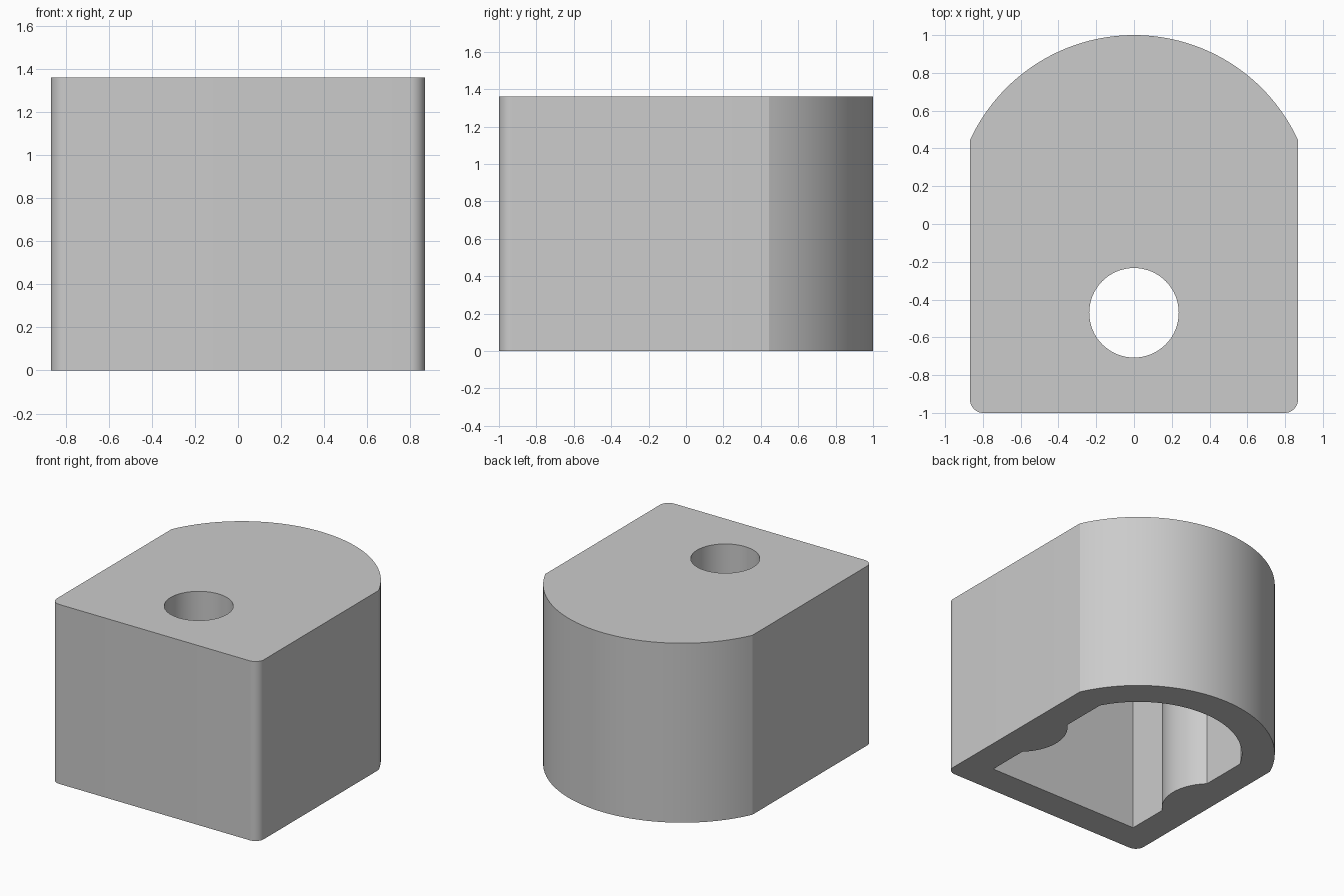
import bpy, bmesh, math

if "Cube" in bpy.data.objects:
    bpy.data.objects.remove(bpy.data.objects["Cube"])

HALF_W, HEIGHT, WALL = 0.868, 1.36, 0.23
ARC_Y, ARC_R = 0.044, 0.956          # centre and radius of the rounded back
BOSS_Y, BOSS_R = -0.21, 0.335        # half-round ribs inside the side walls


def arc(cx, cy, r, a0, a1, n):
    """Points on an arc, angles in radians."""
    return [(cx + r * math.cos(a0 + (a1 - a0) * i / n),
             cy + r * math.sin(a0 + (a1 - a0) * i / n)) for i in range(n + 1)]


def back_arc(half_w, r):
    """Rounded back from the right wall to the left wall."""
    a = math.acos(half_w / r)
    return arc(0, ARC_Y, r, a, math.pi - a, 64)


def prism(name, outline, z0, z1):
    """Extrude a counter-clockwise outline between two heights."""
    bm = bmesh.new()
    face = bm.faces.new([bm.verts.new((x, y, z0)) for x, y in outline])
    new = bmesh.ops.extrude_face_region(bm, geom=[face])["geom"]
    verts = [v for v in new if isinstance(v, bmesh.types.BMVert)]
    bmesh.ops.translate(bm, verts=verts, vec=(0, 0, z1 - z0))
    bmesh.ops.recalc_face_normals(bm, faces=bm.faces)
    mesh = bpy.data.meshes.new(name)
    bm.to_mesh(mesh)
    bm.free()
    obj = bpy.data.objects.new(name, mesh)
    bpy.context.collection.objects.link(obj)
    return obj


def mirrored(points):
    return [(-x, y) for x, y in reversed(points)]


# Outer body: flat front with small rounded corners, curved back
f = 0.07
corner = arc(HALF_W - f, -1 + f, f, -math.pi / 2, 0, 10)
housing = prism("housing", corner + back_arc(HALF_W, ARC_R) + mirrored(corner), 0, HEIGHT)

# Cavity open at the bottom, narrowed by a rib on each side
inner = HALF_W - WALL
b = math.acos(WALL / BOSS_R)
side = [(inner, -1 + WALL)] + arc(HALF_W, BOSS_Y, BOSS_R, math.pi + b, math.pi - b, 32)
cavity = prism("cavity_cutter", side + back_arc(inner, ARC_R - WALL) + mirrored(side),
               -0.2, HEIGHT - WALL)

# Round hole through the top plate
hole = prism("hole_cutter", arc(0, -0.47, 0.237, 0, math.tau, 64)[:-1],
             HEIGHT - WALL - 0.1, HEIGHT + 0.2)

# Cut both, then drop the cutters
for cutter in (cavity, hole):
    cutter.hide_render = True
    mod = housing.modifiers.new(cutter.name, "BOOLEAN")
    mod.operation, mod.solver, mod.object = "DIFFERENCE", "EXACT", cutter
deps = bpy.context.evaluated_depsgraph_get()
result = bpy.data.meshes.new_from_object(housing.evaluated_get(deps))
housing.modifiers.clear()
housing.data = result
for cutter in (cavity, hole):
    bpy.data.objects.remove(cutter)

# Plain grey
grey = bpy.data.materials.new("light_grey")
grey.diffuse_color = (0.6, 0.6, 0.6, 1)
grey.use_nodes = True
grey.node_tree.nodes["Principled BSDF"].inputs["Base Color"].default_value = grey.diffuse_color
housing.data.materials.clear()
housing.data.materials.append(grey)

bpy.context.view_layer.objects.active = housing
housing.select_set(True)
bpy.ops.object.shade_smooth_by_angle(angle=math.radians(15))
